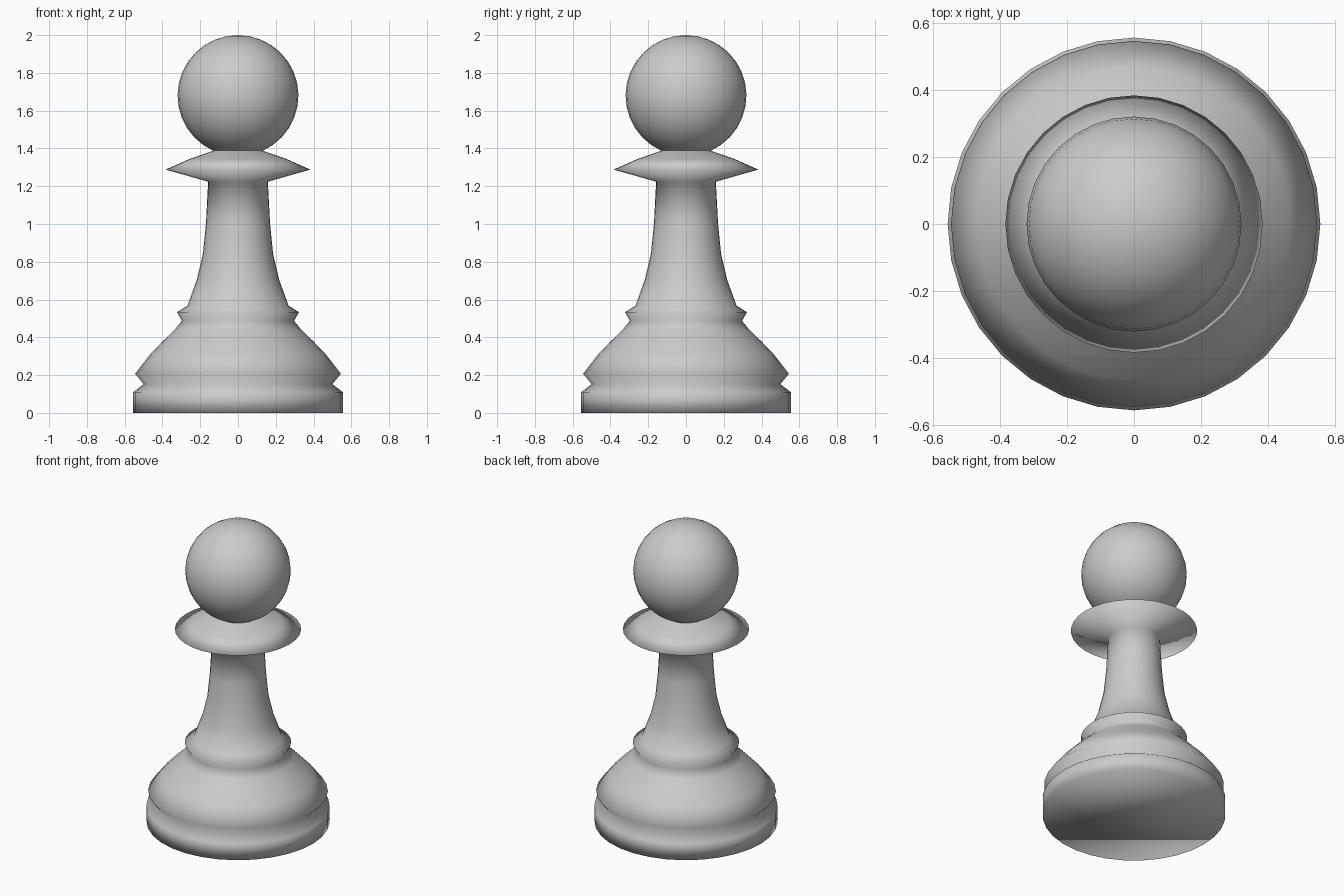
import bpy, bmesh
from math import sin, cos, pi, acos

if "Cube" in bpy.data.objects:
    bpy.data.objects.remove(bpy.data.objects["Cube"])

SEG = 32


def lathe(name, profile, cap_bottom=False):
    """Spin (radius, z) points around z; a zero radius becomes a pole."""
    bm = bmesh.new()
    rings = []
    for r, z in profile:
        if r < 1e-5:
            rings.append([bm.verts.new((0, 0, z))] * SEG)
        else:
            rings.append([bm.verts.new((r * cos(2 * pi * i / SEG),
                                        r * sin(2 * pi * i / SEG), z)) for i in range(SEG)])
    for a, b in zip(rings, rings[1:]):
        for i in range(SEG):
            j = (i + 1) % SEG
            corners = [a[i], a[j], b[j], b[i]]
            bm.faces.new(list(dict.fromkeys(corners)))
    if cap_bottom:
        bm.faces.new(rings[0][::-1])
    for f in bm.faces:
        f.smooth = True
    mesh = bpy.data.meshes.new(name)
    bm.to_mesh(mesh)
    bm.free()
    obj = bpy.data.objects.new(name, mesh)
    bpy.context.collection.objects.link(obj)
    return obj


# Turned body: foot, bell, ring, stem and collar
body = [(0.555, 0), (0.555, 0.11), (0.50, 0.152), (0.545, 0.207),
        (0.465, 0.31), (0.40, 0.378), (0.338, 0.437), (0.297, 0.487),
        (0.323, 0.533), (0.268, 0.567), (0.218, 0.705), (0.186, 0.84),
        (0.17, 1.0), (0.158, 1.224), (0.383, 1.288), (0.255, 1.345),
        (0.131, 1.388)]
lathe("body", body, cap_bottom=True)

# Ball head, open where it meets the collar
R, CZ, N = 0.32, 1.68, 14
start = acos((CZ - 1.388) / R)
angles = [start + (pi - start) * k / N for k in range(N + 1)]
lathe("head", [(R * sin(a), CZ - R * cos(a)) for a in angles])
